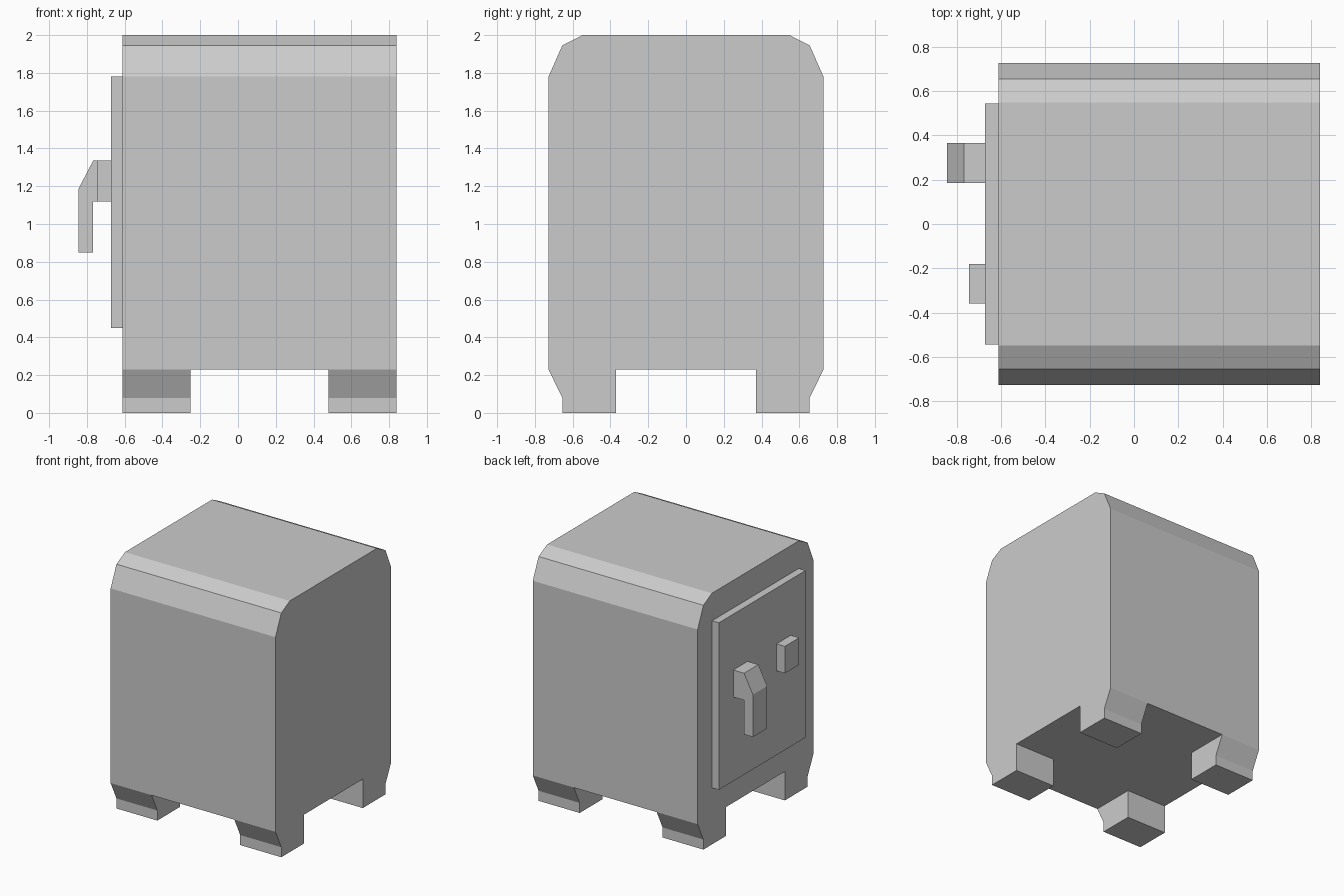
import bpy
from mathutils import Vector

if "Cube" in bpy.data.objects:
    bpy.data.objects.remove(bpy.data.objects["Cube"])


def prism(name, profile, place, start, end):
    """Extrude a closed 2D profile from start to end; place(u, v, d) gives xyz."""
    n = len(profile)
    verts = [Vector(place(u, v, d)) for d in (start, end) for u, v in profile]
    faces = [list(range(n))[::-1], list(range(n, 2 * n))]
    faces += [[i, (i + 1) % n, n + (i + 1) % n, n + i] for i in range(n)]
    mesh = bpy.data.meshes.new(name)
    mesh.from_pydata(verts, [], faces)
    # Make all normals point outward whatever the profile direction
    import bmesh
    bm = bmesh.new()
    bm.from_mesh(mesh)
    bmesh.ops.recalc_face_normals(bm, faces=bm.faces[:])
    bm.to_mesh(mesh)
    bm.free()
    obj = bpy.data.objects.new(name, mesh)
    bpy.context.collection.objects.link(obj)
    return obj


def along_x(u, v, d):
    return (d, u, v)


def along_y(u, v, d):
    return (u, d, v)


def rect(u0, u1, v0, v1):
    return [(u0, v0), (u1, v0), (u1, v1), (u0, v1)]


X0, X1 = -0.612, 0.84      # door side and rear side of the cabinet
DOOR_X = -0.672            # outer face of the door
FLOOR = 0.23               # underside of the cabinet

# Cabinet with bevelled top edges
half = [(0.728, FLOOR), (0.728, 1.78), (0.655, 1.945), (0.548, 2.0)]
prism("cabinet", half + [(-y, z) for y, z in reversed(half)], along_x, X0, X1)

# Four feet, flared outward to meet the cabinet sides
foot = [(0.37, 0), (0.655, 0), (0.655, 0.08), (0.728, FLOOR), (0.37, FLOOR)]
for end, (a, b) in {"door_side": (X0, -0.252), "rear_side": (0.478, X1)}.items():
    for side, s in (("front", -1), ("back", 1)):
        prism(f"{side}_{end}_foot", [(s * y, z) for y, z in foot], along_x, a, b)

# Door panel
prism("door", rect(-0.545, 0.545, 0.45, 1.78), along_x, DOOR_X, X0)

# Hooked handle
handle = [(DOOR_X, 1.335), (-0.767, 1.335), (-0.845, 1.185), (-0.845, 0.848),
          (-0.767, 0.848), (-0.767, 1.12), (DOOR_X, 1.12)]
prism("handle", handle, along_y, 0.185, 0.365)

# Lock block
prism("lock", rect(-0.36, -0.18, 1.12, 1.335), along_x, -0.745, DOOR_X)
